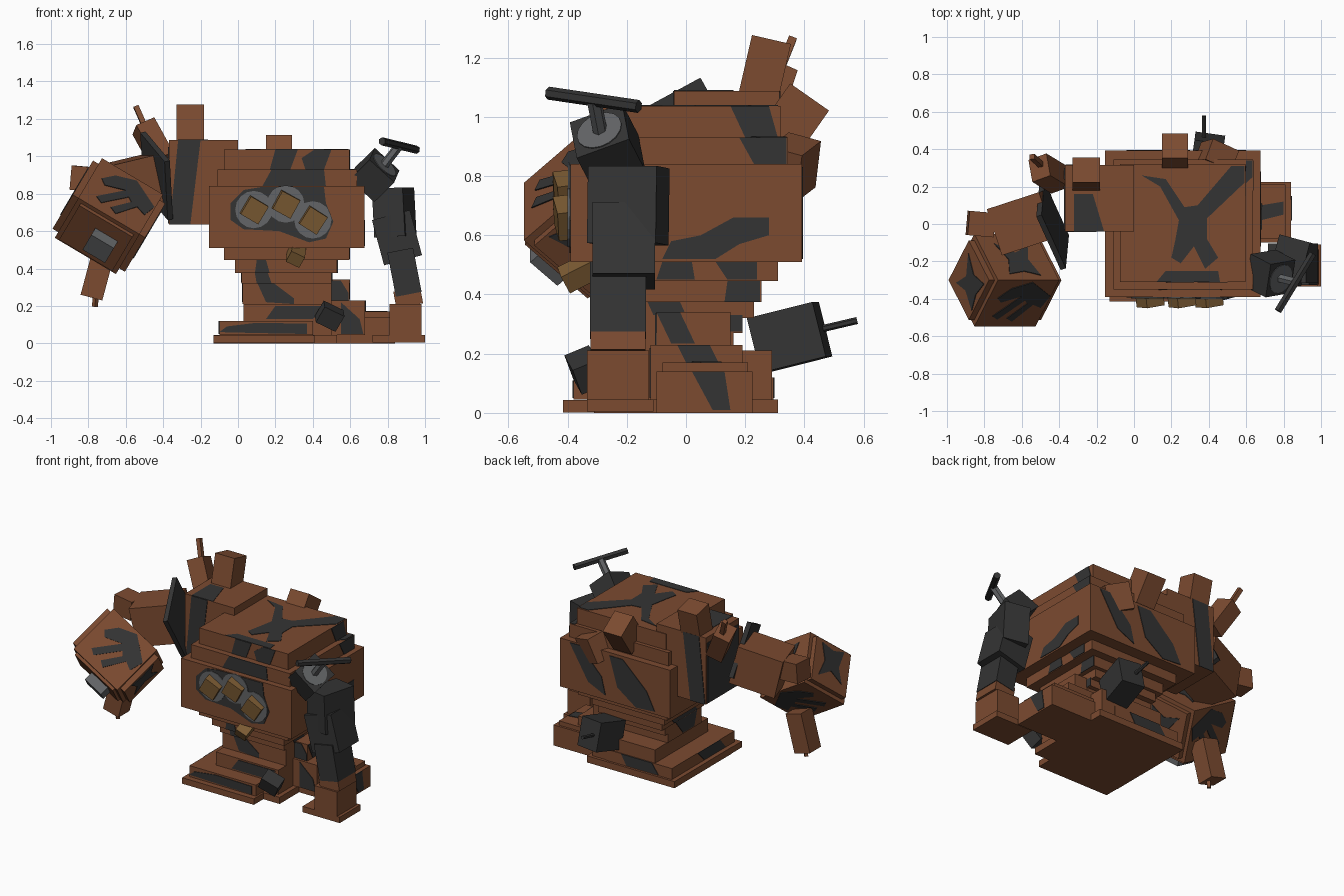
import bpy, bmesh, math
from mathutils import Matrix, Vector, Euler


def mat(name, r, g, b):
    m = bpy.data.materials.new(name)
    m.diffuse_color = (r, g, b, 1)
    return m


RUST = mat("rust_brown", 0.2, 0.07, 0.03)
DARK = mat("charcoal", 0.034, 0.034, 0.034)
GREY = mat("mid_grey", 0.125, 0.13, 0.135)
GOLD = mat("dull_gold", 0.21, 0.11, 0.035)


def finish(name, bm, m, mw=None):
    bmesh.ops.recalc_face_normals(bm, faces=bm.faces)
    me = bpy.data.meshes.new(name)
    bm.to_mesh(me)
    bm.free()
    me.materials.append(m)
    ob = bpy.data.objects.new(name, me)
    if mw is not None:
        ob.matrix_world = mw
    bpy.context.collection.objects.link(ob)
    return ob


def place(c, rot=None):
    if rot is None:
        rot = (0, 0, 0)
    if not isinstance(rot, Matrix):
        rot = Euler([math.radians(a) for a in rot]).to_matrix().to_4x4()
    return Matrix.Translation(c) @ rot


def block(name, c, size, m=RUST, rot=None):
    """Box from centre and size; rot is a matrix or Euler degrees."""
    bm = bmesh.new()
    bmesh.ops.create_cube(bm, size=1)
    bmesh.ops.scale(bm, vec=size, verts=bm.verts)
    return finish(name, bm, m, place(c, rot))


def tier(name, x0, x1, y0, y1, z0, z1, m=RUST):
    return block(name, ((x0 + x1) / 2, (y0 + y1) / 2, (z0 + z1) / 2),
                 (x1 - x0, y1 - y0, z1 - z0), m)


def rod(name, a, b, r, m, sides=6):
    a, b = Vector(a), Vector(b)
    bm = bmesh.new()
    bmesh.ops.create_cone(bm, cap_ends=True, segments=sides, radius1=r, radius2=r, depth=(b - a).length)
    rot = (b - a).to_track_quat('Z', 'Y').to_matrix().to_4x4()
    return finish(name, bm, m, Matrix.Translation((a + b) / 2) @ rot)


def patch(name, axis, off, pts, m=DARK, mw=None, t=0.006):
    """Thin painted plate, outlined on the plane axis = off."""
    i = "xyz".index(axis)
    bm = bmesh.new()
    vs = []
    for p in pts:
        co = list(p)
        co.insert(i, off - t / 2)
        vs.append(bm.verts.new(co))
    ext = bmesh.ops.extrude_face_region(bm, geom=[bm.faces.new(vs)])
    d = [0, 0, 0]
    d[i] = t
    bmesh.ops.translate(bm, vec=d, verts=[g for g in ext["geom"] if isinstance(g, bmesh.types.BMVert)])
    return finish(name, bm, m, mw)


def circle(x, z, r, n=16):
    return [(x + r * math.cos(k * math.tau / n), z + r * math.sin(k * math.tau / n)) for k in range(n)]


# Stepped torso, waist, base, side foot, left shoulder and supporting fist
TIERS = [
    ("base_plate", -0.13, 0.53, -0.31, 0.31, 0.0, 0.045),
    ("base_plate_front", -0.13, 0.41, -0.415, 0.0, 0.002, 0.043),
    ("base_step", -0.1, 0.40, -0.38, 0.295, 0.045, 0.12),
    ("base_rear_step", 0.03, 0.50, -0.28, 0.29, 0.045, 0.21),
    ("waist_lower", 0.025, 0.50, -0.2, 0.16, 0.21, 0.27),
    ("waist_middle", 0.025, 0.50, -0.2, 0.19, 0.27, 0.33),
    ("waist", 0.02, 0.50, -0.22, 0.23, 0.32, 0.375),
    ("waist_collar", -0.015, 0.53, -0.26, 0.255, 0.375, 0.445),
    ("torso_underside", -0.075, 0.595, -0.31, 0.31, 0.445, 0.51),
    ("torso", -0.155, 0.675, -0.39, 0.392, 0.51, 0.84),
    ("torso_upper", -0.11, 0.635, -0.35, 0.345, 0.84, 0.93),
    ("torso_top", -0.075, 0.595, -0.31, 0.32, 0.93, 1.037),
    ("side_foot_plate", 0.45, 0.84, -0.1, 0.225, 0.0, 0.14),
    ("side_foot_step", 0.45, 0.81, -0.08, 0.21, 0.14, 0.17),
    ("side_foot_block", 0.45, 0.68, -0.12, 0.19, 0.045, 0.23),
    ("side_foot_post", 0.45, 0.595, -0.1, 0.15, 0.2, 0.34),
    ("left_shoulder", -0.37, 0.0, -0.04, 0.315, 0.635, 1.088),
    ("right_fist", 0.81, 0.98, -0.335, -0.125, 0.04, 0.21),
    ("right_fist_plate", 0.72, 1.0, -0.335, -0.11, 0.005, 0.045),
]
for row in TIERS:
    tier(*row)

# Dark band wrapped round the left shoulder
band = [(-0.365, 0.635), (-0.255, 0.635), (-0.2, 1.088), (-0.32, 1.088)]
patch("shoulder_band_front", 'y', -0.041, band)
patch("shoulder_band_back", 'y', 0.316, band)
patch("shoulder_band_top", 'z', 1.088, [(-0.32, 0.16), (-0.22, 0.16), (-0.16, -0.04), (-0.32, -0.04)])
patch("shoulder_end", 'x', -0.371, [(-0.03, 0.64), (0.3, 0.64), (0.3, 1.05), (-0.03, 1.05)])

# Camouflage on torso
patch("camo_eye_area", 'y', -0.391, [(-0.04, 0.75), (0.03, 0.82), (0.12, 0.835), (0.46, 0.835),
      (0.47, 0.75), (0.51, 0.65), (0.47, 0.56), (0.38, 0.54), (0.22, 0.6), (0.03, 0.61), (-0.04, 0.66)])
patch("camo_upper_front", 'y', -0.351, [(0.13, 0.84), (0.18, 0.93), (0.46, 0.93), (0.47, 0.84)])
patch("camo_top_front_a", 'y', -0.311, [(0.17, 0.93), (0.2, 1.037), (0.32, 1.037), (0.28, 0.93)])
patch("camo_top_front_b", 'y', -0.311, [(0.36, 0.93), (0.34, 0.99), (0.41, 1.037), (0.5, 1.037), (0.46, 0.93)])
patch("camo_top_cross", 'z', 1.037, [(0.04, 0.26), (0.17, 0.24), (0.27, 0.09), (0.34, 0.1), (0.52, 0.31),
      (0.59, 0.31), (0.59, 0.22), (0.39, 0.03), (0.39, -0.08), (0.45, -0.18), (0.38, -0.24),
      (0.32, -0.12), (0.25, -0.21), (0.2, -0.18), (0.22, -0.09), (0.24, 0.02), (0.14, 0.2)])
patch("camo_top_edge", 'z', 1.037, [(0.12, -0.31), (0.17, -0.25), (0.45, -0.25), (0.46, -0.31)])
patch("camo_step_corner", 'z', 0.93, [(0.6, 0.34), (0.633, 0.34), (0.633, 0.25), (0.6, 0.22)])
patch("camo_right_side", 'x', 0.676, [(-0.08, 0.52), (-0.05, 0.58), (0.05, 0.6), (0.16, 0.66), (0.28, 0.66),
      (0.28, 0.6), (0.18, 0.57), (0.1, 0.52)])
patch("camo_right_upper", 'x', 0.636, [(0.23, 0.84), (0.18, 0.93), (0.34, 0.93), (0.34, 0.84)])
patch("camo_right_top", 'x', 0.596, [(0.2, 0.93), (0.15, 1.037), (0.28, 1.037), (0.31, 0.93)])
patch("camo_back_a", 'y', 0.393, [(0.3, 0.82), (0.2, 0.82), (0.02, 0.65), (-0.04, 0.53), (0.1, 0.52), (0.24, 0.62)])
patch("camo_back_b", 'y', 0.393, [(0.6, 0.83), (0.52, 0.83), (0.36, 0.66), (0.33, 0.54), (0.46, 0.6)])

# Camouflage on waist and base
patch("camo_waist_front", 'y', -0.201, [(0.1, 0.33), (0.18, 0.33), (0.3, 0.24), (0.3, 0.21), (0.15, 0.22)])
patch("camo_waist_mid", 'y', -0.221, [(0.09, 0.375), (0.16, 0.375), (0.18, 0.32), (0.1, 0.32)])
patch("camo_collar_front", 'y', -0.261, [(0.1, 0.445), (0.15, 0.445), (0.17, 0.375), (0.09, 0.375)])
patch("camo_base_step_front", 'y', -0.381, [(-0.1, 0.06), (-0.06, 0.09), (0.1, 0.11), (0.37, 0.105),
      (0.37, 0.05), (0.1, 0.055)])
patch("camo_base_rear_front", 'y', -0.281, [(0.15, 0.13), (0.2, 0.2), (0.48, 0.2), (0.4, 0.13)])
patch("camo_post_front", 'y', -0.101, [(0.5, 0.23), (0.5, 0.335), (0.55, 0.335), (0.59, 0.27), (0.59, 0.23)])
patch("camo_post_right", 'x', 0.596, [(-0.1, 0.34), (-0.02, 0.34), (0.03, 0.235), (-0.05, 0.235)])
patch("camo_waist_right", 'x', 0.501, [(-0.13, 0.375), (-0.02, 0.375), (0.0, 0.33), (-0.11, 0.33)])
patch("camo_waist_rear_right", 'x', 0.501, [(0.14, 0.33), (0.19, 0.33), (0.19, 0.275), (0.15, 0.275)])
patch("camo_underside_right", 'x', 0.596, [(-0.1, 0.45), (-0.08, 0.51), (0.02, 0.51), (0.03, 0.45)])
patch("camo_underside_rear", 'x', 0.596, [(0.14, 0.45), (0.1, 0.51), (0.24, 0.51), (0.24, 0.45)])
patch("camo_collar_right", 'x', 0.531, [(0.13, 0.375), (0.14, 0.445), (0.25, 0.445), (0.25, 0.375)])
patch("camo_foot_right", 'x', 0.841, [(0.02, 0.14), (0.13, 0.14), (0.15, 0.01), (0.09, 0.01)])
patch("camo_foot_block", 'x', 0.681, [(-0.03, 0.23), (0.08, 0.23), (0.11, 0.17), (0.0, 0.17)])
patch("camo_foot_front", 'y', -0.121, [(0.55, 0.05), (0.55, 0.22), (0.65, 0.13), (0.67, 0.05)])
patch("camo_foot_top", 'z', 0.171, [(0.68, 0.1), (0.8, 0.12), (0.8, 0.05), (0.68, 0.02)])
patch("camo_waist_left", 'x', 0.019, [(-0.15, 0.325), (-0.1, 0.375), (0.15, 0.375), (0.1, 0.325)])
patch("camo_waist_low_left", 'x', 0.024, [(-0.12, 0.22), (-0.15, 0.32), (0.08, 0.32), (0.0, 0.22)])
patch("camo_base_left", 'x', -0.101, [(-0.28, 0.05), (-0.22, 0.12), (0.02, 0.12), (-0.05, 0.05)])
patch("camo_base_back", 'y', 0.296, [(0.0, 0.05), (0.05, 0.12), (0.28, 0.12), (0.24, 0.05)])

# Eye cluster
for k, (x, z, a) in enumerate([(0.085, 0.715, 30), (0.255, 0.745, 28), (0.4, 0.66, 32)]):
    patch(f"eye_ring_{k}", 'y', -0.395 - 0.001 * k, circle(x, z, 0.1), GREY)
    block(f"eye_{k}", (x, -0.4, z), (0.11, 0.08, 0.11), GOLD, (8, a, 10))
block("chin_light", (0.31, -0.36, 0.475), (0.08, 0.12, 0.07), GOLD, (30, 25, 10))
block("front_sensor", (0.49, -0.34, 0.145), (0.12, 0.09, 0.1), DARK, (25, 25, 15))

# Exhaust boxes on the back and shoulder
block("exhaust_top", (0.22, 0.36, 0.985), (0.14, 0.16, 0.2), RUST, (-35, 0, 0))
block("exhaust_rear", (0.44, 0.36, 0.83), (0.16, 0.12, 0.17), RUST, (-15, 18, -25))
block("exhaust_shoulder", (-0.255, 0.255, 1.115), (0.145, 0.135, 0.3), RUST, (-13, 0, 0))
block("aerial_box", (-0.455, 0.27, 1.07), (0.11, 0.13, 0.22), RUST, (-25, -22, 20))
rod("aerial", (-0.49, 0.31, 1.14), (-0.545, 0.36, 1.265), 0.02, RUST, 4)

# Rear pod
block("rear_pod", (0.39, 0.35, 0.255), (0.16, 0.23, 0.19), DARK, (14, 0, -8))
rod("rear_pod_aerial", (0.375, 0.42, 0.275), (0.375, 0.578, 0.312), 0.012, DARK)

# Right arm with T-shaped antenna
p, turn = Vector((0.73, -0.265, 0.9)), (27, 42, 10)
block("right_shoulder", p, (0.18, 0.19, 0.16), DARK, turn)
n = place((0, 0, 0), turn) @ Vector((0, 0, 1))
rod("antenna_disc", p + n * 0.075, p + n * 0.084, 0.08, GREY, 16)
rod("antenna_stem", p + n * 0.07, (0.86, -0.31, 1.055), 0.025, GREY)
rod("antenna_bar", (0.77, -0.465, 1.08), (0.955, -0.16, 1.035), 0.022, DARK)
block("right_upper_arm", (0.835, -0.195, 0.7), (0.17, 0.24, 0.26), DARK, (0, -3, -15))
block("right_elbow", (0.85, -0.21, 0.565), (0.21, 0.21, 0.25), DARK, (0, -15, 0))
block("right_forearm", (0.89, -0.23, 0.38), (0.14, 0.19, 0.24), DARK, (0, -11, 0))
block("right_wrist", (0.91, -0.23, 0.245), (0.145, 0.185, 0.09), RUST, (0, -11, 0))

# Left arm: disc plate and upper arm along one axis
arm = Vector((-0.92, -0.3, -0.22)).to_track_quat('X', 'Z').to_matrix().to_4x4()
block("arm_disc", (-0.435, -0.01, 0.895), (0.03, 0.35, 0.36), DARK, arm @ Matrix.Rotation(math.radians(-27), 4, 'X'))
block("left_upper_arm", (-0.58, 0.01, 0.85), (0.3, 0.26, 0.26), RUST, arm)

# Left fist, in its own tilted frame: d points to the knuckles, e3 out of the back of the hand
e2 = Vector((0.86, 0, -0.51))
u = Vector((0.51, 0, 0.86))
d = -0.7071 * u - Vector((0, 0.7071, 0))
e3 = d.cross(e2)
frame = Matrix((d, e2, e3)).transposed().to_4x4()
frame.normalize()
fist = Matrix.Translation((-0.69, -0.3, 0.68)) @ frame


def on_fist(name, c, size, m=RUST):
    return block(name, fist @ Vector(c), size, m, frame)


on_fist("left_fist", (0, 0, 0), (0.35, 0.38, 0.35))
on_fist("left_fist_sides", (0, 0, 0), (0.3, 0.45, 0.3))
on_fist("left_fist_knuckles", (0.015, 0, 0), (0.36, 0.33, 0.3))
on_fist("left_fist_lens", (0.2, 0.04, 0), (0.11, 0.14, 0.13), GREY)
claw = [(-0.12, 0.02), (-0.08, 0.12), (0.08, 0.15), (0.12, 0.08), (0.07, 0.06), (0.1, -0.07), (0.06, -0.08),
        (0.04, 0.04), (0.01, 0.04), (0.03, -0.12), (-0.01, -0.13), (-0.03, 0.04), (-0.07, -0.06), (-0.11, -0.06)]
claw = [((x - y) * 0.8, (x + y) * 0.8) for x, y in claw]
claw = [(max(-0.17, min(0.17, x)), max(-0.185, min(0.185, y))) for x, y in claw]
blot = [(-0.1, -0.1), (-0.06, 0.02), (-0.1, 0.13), (0.0, 0.11), (0.09, 0.14), (0.06, 0.02), (0.1, -0.08), (0.0, -0.03)]
for s, face in ((1, "front"), (-1, "back")):
    patch("camo_fist_" + face, 'z', s * 0.176, claw, DARK, fist)
    patch("camo_fist_side_" + face, 'y', s * 0.226, blot, DARK, fist)
patch("camo_fist_rear", 'x', -0.176, blot, DARK, fist)

# Small boxes on the left arm
block("arm_exhaust", (-0.82, 0.0, 0.88), (0.14, 0.13, 0.13), RUST, (0, 5, -5))
block("fist_lower_box", (-0.75, -0.19, 0.37), (0.12, 0.12, 0.26), RUST, (0, 15, 0))
rod("fist_lower_spike", (-0.76, -0.2, 0.26), (-0.765, -0.2, 0.195), 0.016, RUST, 4)
